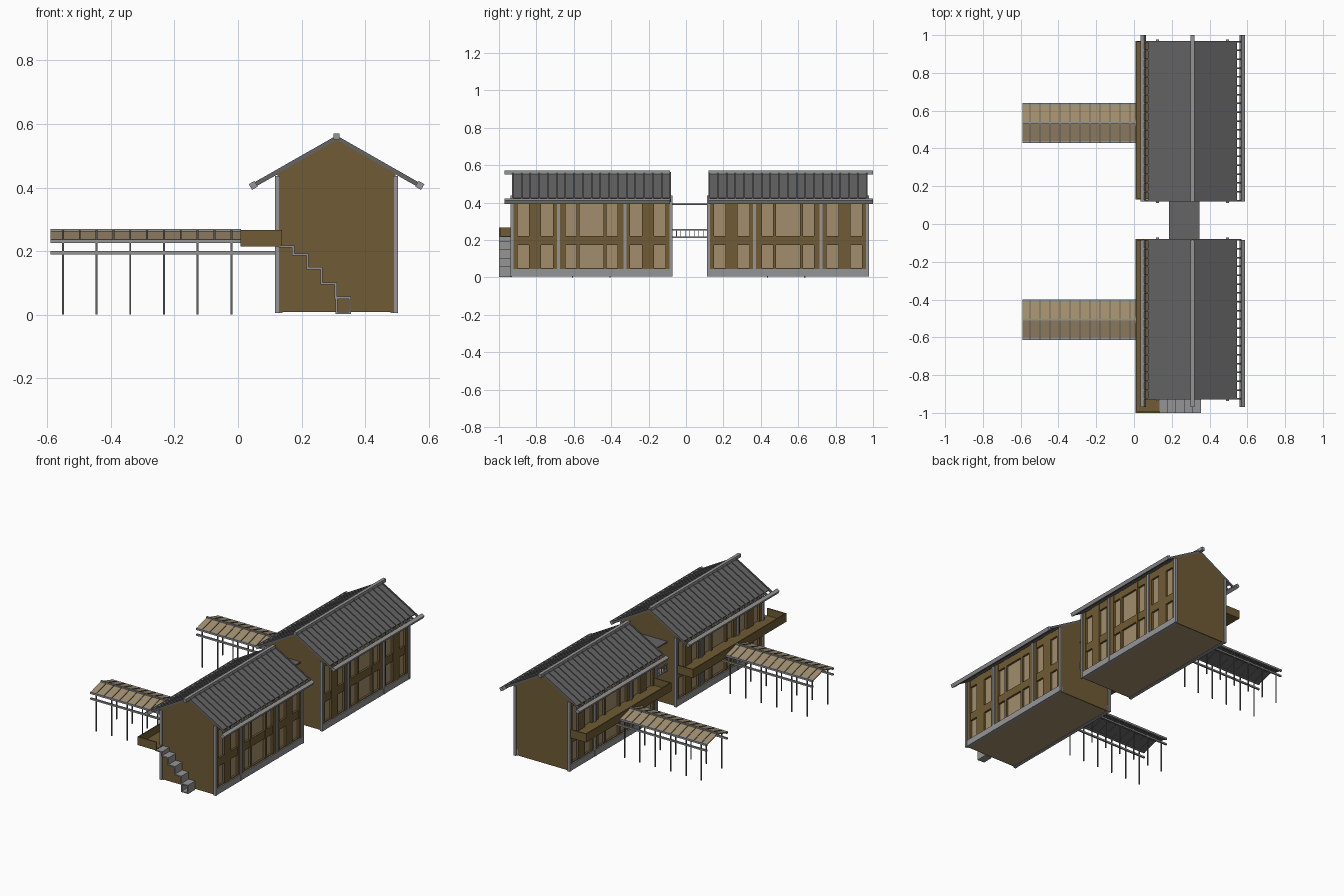
import bpy, bmesh, math

if "Cube" in bpy.data.objects:
    bpy.data.objects.remove(bpy.data.objects["Cube"])


def mat(name, r, g, b):
    m = bpy.data.materials.new(name)
    m.diffuse_color = (r, g, b, 1)
    m.use_nodes = True
    m.node_tree.nodes["Principled BSDF"].inputs["Base Color"].default_value = m.diffuse_color
    return m


BROWN = mat("brown_timber", 0.16, 0.105, 0.035)
TAN = mat("tan_panel", 0.36, 0.27, 0.15)
DARK = mat("dark_roof", 0.13, 0.13, 0.13)
GREY = mat("grey_trim", 0.30, 0.30, 0.30)


def finish(name, bm, m):
    bmesh.ops.recalc_face_normals(bm, faces=bm.faces)
    me = bpy.data.meshes.new(name)
    bm.to_mesh(me)
    bm.free()
    o = bpy.data.objects.new(name, me)
    bpy.context.collection.objects.link(o)
    me.materials.append(m)
    return o


def add_prism(bm, pts, y0, y1):
    """Extrude an x-z outline along y."""
    a = [bm.verts.new((x, y0, z)) for x, z in pts]
    b = [bm.verts.new((x, y1, z)) for x, z in pts]
    bm.faces.new(a)
    bm.faces.new(b)
    for i in range(len(pts)):
        j = (i + 1) % len(pts)
        bm.faces.new((a[i], a[j], b[j], b[i]))


def prisms(name, items, m):
    bm = bmesh.new()
    for pts, y0, y1 in items:
        add_prism(bm, pts, y0, y1)
    return finish(name, bm, m)


def box(x0, x1, y0, y1, z0, z1):
    return ([(x0, z0), (x1, z0), (x1, z1), (x0, z1)], y0, y1)


def bar(xa, za, xb, zb, t, y0, y1):
    """Sloping board whose top edge runs a to b, thickness t downwards."""
    d = math.hypot(xb - xa, zb - za)
    nx, nz = (zb - za) / d, -(xb - xa) / d
    if nz > 0:
        nx, nz = -nx, -nz
    return ([(xa, za), (xb, zb), (xb + nx * t, zb + nz * t), (xa + nx * t, za + nz * t)], y0, y1)


CX, SLOPE = 0.31, 0.57
WIN = [(-0.395, -0.335), (-0.27, -0.205), (-0.14, -0.08), (-0.065, 0.065),
       (0.08, 0.14), (0.205, 0.27), (0.335, 0.395)]


def roof_z(d, top=0.558):
    return top - SLOPE * d


def house(tag, y0, beam0, beam1):
    y1 = y0 + 0.85
    cy = (y0 + y1) / 2

    def gable(h):
        return [(CX - h, 0.008), (CX + h, 0.008), (CX + h, roof_z(h, 0.55)),
                (CX, 0.55), (CX - h, roof_z(h, 0.55))]
    # tan body behind the window openings, brown end walls
    prisms(tag + "_body", [(gable(0.172), y0 + 0.006, y1 - 0.006)], TAN)
    prisms(tag + "_gable_walls", [(gable(0.185), y0, y0 + 0.008),
                                  (gable(0.185), y1 - 0.008, y1)], BROWN)
    frame, trim, slabs, ribs, eaves = [], [], [], [], []
    for s in (-1, 1):
        def sx(a, b, *r):
            return box(*sorted((CX + s * a, CX + s * b)), *r)
        # timber wall framing around the windows
        edges = [-0.42] + [v for w in WIN for v in w] + [0.42]
        for a, b in zip(edges[::2], edges[1::2]):
            frame.append(sx(0.165, 0.186, cy + a, cy + b, 0.01, 0.44))
        for za, zb in ((0.01, 0.05), (0.172, 0.222), (0.395, 0.44)):
            frame.append(sx(0.165, 0.184, y0 + 0.005, y1 - 0.005, za, zb))
        # sill and columns
        trim.append(sx(0.17, 0.192, y0, y1, 0.006, 0.045))
        for yy in (y0, cy - 0.178, cy + 0.178, y1):
            trim.append(sx(0.178, 0.194, yy - 0.008, yy + 0.008, 0.006, 0.437))
        # roof slope, battens and eave beam
        slabs.append(bar(CX, roof_z(0), CX + s * 0.235, roof_z(0.235), 0.009, y0, y1))
        n = 18
        for i in range(n + 1):
            yy = y0 + 0.004 + (0.842) * i / n
            ribs.append(bar(CX, roof_z(0) + 0.006, CX + s * 0.26, roof_z(0.26) + 0.006,
                            0.014, yy - 0.004, yy + 0.004))
        ex, ez = CX + s * 0.262, 0.407
        c, d = 0.0105 * math.cos(0.52), 0.0105 * math.sin(0.52) * s
        eaves.append(([(ex - c - d, ez - c + d), (ex + c - d, ez - c - d),
                       (ex + c + d, ez + c - d), (ex - c + d, ez + c + d)], beam0, beam1))
    eaves.append(box(CX - 0.01, CX + 0.01, beam0, beam1, 0.551, 0.571))
    prisms(tag + "_wall_framing", frame, BROWN)
    prisms(tag + "_columns_and_sills", trim, GREY)
    prisms(tag + "_roof", slabs, DARK)
    prisms(tag + "_roof_battens", ribs, DARK)
    prisms(tag + "_ridge_and_eave_beams", eaves, GREY)


def balcony(tag, y0, y1):
    prisms(tag + "_balcony", [
        box(0.01, 0.13, y0, y1, 0.215, 0.222),
        box(0.008, 0.015, y0, y1, 0.215, 0.267),
        box(0.008, 0.125, y0, y0 + 0.007, 0.215, 0.267),
        box(0.008, 0.125, y1 - 0.007, y1, 0.215, 0.267)], BROWN)


def walkway(tag, cy):
    x0, x1, hw = -0.59, 0.01, 0.105
    roof, under, ribs = bmesh.new(), bmesh.new(), bmesh.new()

    def slope(bm, xa, xb, s, zt, t):
        # sloping panel from ridge to eave
        c = [(0, zt), (s * hw, zt - 0.03), (s * hw, zt - 0.03 - t), (0, zt - t)]
        a = [bm.verts.new((xa, cy + y, z)) for y, z in c]
        b = [bm.verts.new((xb, cy + y, z)) for y, z in c]
        bm.faces.new(a)
        bm.faces.new(b)
        for i in range(4):
            j = (i + 1) % 4
            bm.faces.new((a[i], a[j], b[j], b[i]))
    xs = [-0.551 + 0.053 * i for i in range(11)]
    for s in (-1, 1):
        slope(roof, x0, x1, s, 0.264, 0.003)
        slope(under, x0, x1, s, 0.2605, 0.003)
        for x in xs:
            slope(ribs, x - 0.003, x + 0.003, s, 0.267, 0.012)
    finish(tag + "_walkway_roof", roof, TAN)
    finish(tag + "_walkway_roof_lining", under, DARK)
    finish(tag + "_walkway_rafters", ribs, DARK)
    beams = [box(x0, x1, cy - 0.005, cy + 0.005, 0.26, 0.27)]
    posts = []
    for s in (-1, 1):
        y = cy + s * 0.1
        beams.append(box(x0, 0.125, y - 0.005, y + 0.005, 0.19, 0.2))
        beams.append(box(x0, x1, y - 0.006, y + 0.006, 0.226, 0.237))
        for x in xs[::2]:
            posts.append(box(x - 0.003, x + 0.003, y - 0.003, y + 0.003, 0, 0.23))
    prisms(tag + "_walkway_beams", beams, GREY)
    prisms(tag + "_walkway_posts", posts, DARK)


house("south_house", -0.93, -0.97, -0.085)
house("north_house", 0.12, 0.12, 1.0)
balcony("south", -1.0, -0.08)
balcony("north", 0.13, 0.97)
walkway("south", -0.507)
walkway("north", 0.535)

# landing at the end of the south balcony
prisms("stair_landing", [box(0.01, 0.135, -1, -0.93, 0.215, 0.222),
                         box(0.01, 0.138, -1, -0.993, 0.22, 0.267)], BROWN)

# folded outside stair
steps, levels = [], [0.218, 0.193, 0.15, 0.102, 0.057, 0.009]
for i in range(5):
    x = 0.128 + 0.0445 * i
    steps.append(box(x, x + 0.0495, -1, -0.93, levels[i] - 0.007, levels[i]))
    steps.append(box(x + 0.0425, x + 0.0495, -1, -0.93, levels[i + 1] - 0.007, levels[i]))
steps.append(box(0.306, 0.313, -1, -0.93, 0.003, 0.055))
steps.append(box(0.306, 0.355, -1, -0.93, 0.003, 0.009))
prisms("outside_stair", steps, GREY)

# covered bridge between the houses
prisms("bridge_roof", [box(0.185, 0.347, -0.08, 0.12, 0.388, 0.396)], DARK)
prisms("bridge_floor", [box(0.185, 0.347, -0.08, 0.12, 0.21, 0.218)], GREY)
rails = []
for x in (0.188, 0.344):
    rails.append(box(x - 0.003, x + 0.003, -0.08, 0.12, 0.252, 0.258))
    for i in range(9):
        y = -0.075 + 0.0238 * i
        rails.append(box(x - 0.002, x + 0.002, y - 0.002, y + 0.002, 0.215, 0.255))
prisms("bridge_railings", rails, GREY)
